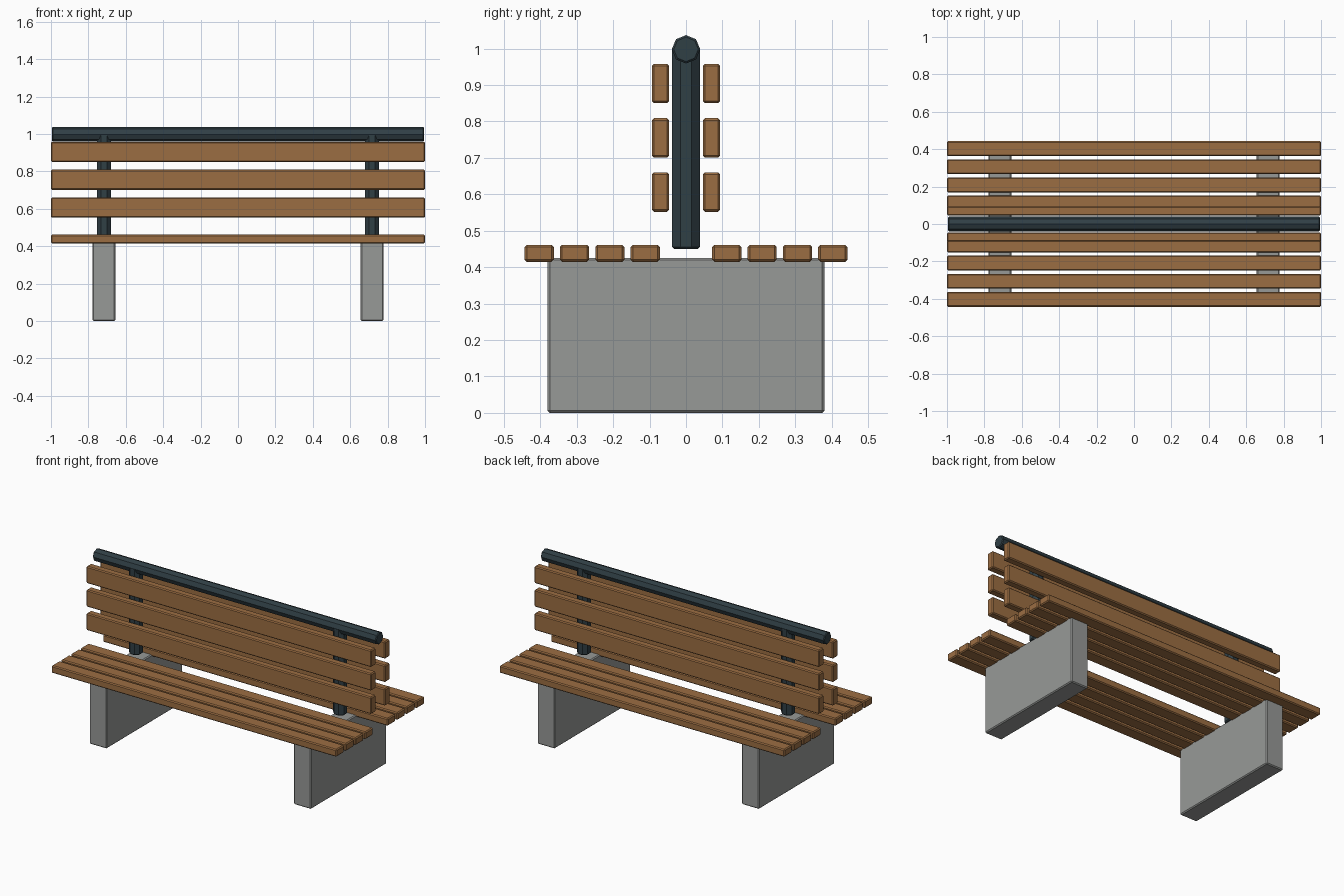
import bpy
import math

cube = bpy.data.objects.get("Cube")
if cube:
    bpy.data.objects.remove(cube, do_unlink=True)


def make_material(name, rgb):
    mat = bpy.data.materials.new(name)
    mat.use_nodes = True
    colour = (*rgb, 1.0)
    mat.diffuse_color = colour
    mat.node_tree.nodes["Principled BSDF"].inputs["Base Color"].default_value = colour
    return mat


WOOD = make_material("brown wood", (0.33, 0.155, 0.055))
STEEL = make_material("dark steel", (0.03, 0.05, 0.06))
CONCRETE = make_material("grey concrete", (0.31, 0.32, 0.31))


def finish(name, mat, bevel):
    """Name and colour the active object and chamfer its edges."""
    obj = bpy.context.object
    obj.name = name
    obj.data.materials.append(mat)
    bpy.ops.object.transform_apply(location=False, rotation=True, scale=True)
    mod = obj.modifiers.new("chamfer", 'BEVEL')
    mod.width = bevel
    mod.segments = 1
    mod.limit_method = 'ANGLE'
    mod.angle_limit = math.radians(60)
    return obj


def box(name, centre, size, mat, bevel):
    bpy.ops.mesh.primitive_cube_add(size=1, location=centre)
    bpy.context.object.scale = size
    return finish(name, mat, bevel)


def tube(name, centre, length, radius, rotation, mat):
    bpy.ops.mesh.primitive_cylinder_add(vertices=8, radius=radius, depth=length,
                                        location=centre, rotation=rotation)
    return finish(name, mat, 0.005)


# Wooden slats: a seat and a backrest on both the front and the back
for side, sign in (("front", -1), ("back", 1)):
    for i in range(4):
        box(f"{side}_seat_slat_{i + 1}", (0, sign * (0.112 + 0.097 * i), 0.438),
            (2, 0.08, 0.047), WOOD, 0.006)
    for i in range(3):
        box(f"{side}_backrest_slat_{i + 1}", (0, sign * 0.07, 0.606 + 0.149 * i),
            (2, 0.048, 0.108), WOOD, 0.006)

# Concrete feet and the steel posts standing above them
for side, sign in (("right", -1), ("left", 1)):
    box(f"{side}_foot", (sign * 0.717, 0, 0.2125), (0.122, 0.76, 0.425), CONCRETE, 0.006)
    tube(f"{side}_post", (sign * 0.717, 0, 0.725), 0.55, 0.041,
         (0, 0, math.pi / 8), STEEL)

# Steel top rail
tube("top_rail", (0, 0, 0.998), 1.99, 0.039, (0, math.pi / 2, 0), STEEL)
